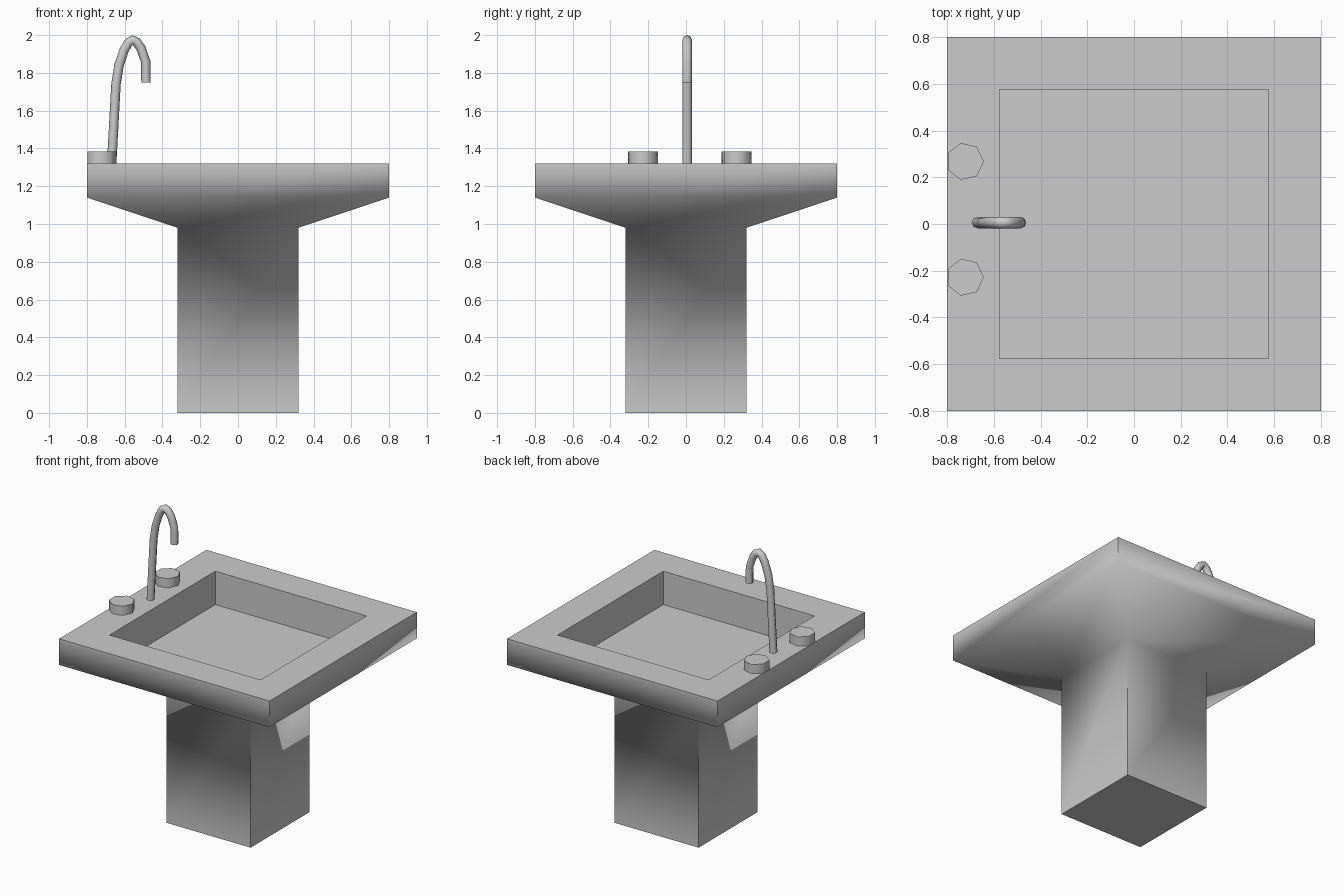
import bpy, bmesh, math

if "Cube" in bpy.data.objects:
    bpy.data.objects.remove(bpy.data.objects["Cube"])


def finish(name, bm):
    me = bpy.data.meshes.new(name)
    bmesh.ops.recalc_face_normals(bm, faces=bm.faces)
    bm.to_mesh(me)
    bm.free()
    ob = bpy.data.objects.new(name, me)
    bpy.context.collection.objects.link(ob)
    smooth(ob)
    return ob


def smooth(ob):
    bpy.ops.object.select_all(action='DESELECT')
    ob.select_set(True)
    bpy.context.view_layer.objects.active = ob
    bpy.ops.object.shade_smooth_by_angle(angle=math.radians(80))


# Pedestal and basin: square rings (half width, height) joined in order
RINGS = [(0.32, 0), (0.32, 0.98), (0.80, 1.14), (0.80, 1.32),
         (0.575, 1.32), (0.575, 1.09)]
bm = bmesh.new()
loops = [[bm.verts.new((sx * h, sy * h, z))
          for sx, sy in ((-1, -1), (1, -1), (1, 1), (-1, 1))] for h, z in RINGS]
for a, b in zip(loops, loops[1:]):
    for i in range(4):
        j = (i + 1) % 4
        bm.faces.new((a[i], a[j], b[j], b[i]))
bm.faces.new(loops[0])
bm.faces.new(loops[-1])
finish("pedestal_basin", bm)

# Seven-sided tap knobs on the rim
for name, y in (("left_knob", -0.228), ("right_knob", 0.268)):
    bm = bmesh.new()
    rings = [[bm.verts.new((-0.724 + 0.081 * math.cos(math.tau * i / 7),
                            y + 0.081 * math.sin(math.tau * i / 7), z))
              for i in range(7)] for z in (1.32, 1.383)]
    for i in range(7):
        j = (i + 1) % 7
        bm.faces.new((rings[0][i], rings[0][j], rings[1][j], rings[1][i]))
    for r in rings:
        bm.faces.new(r)
    finish(name, bm)

# Gooseneck spout: round tube swept along a path
PATH = [(-0.669, 1.32), (-0.646, 1.74), (-0.630, 1.84), (-0.603, 1.92),
        (-0.580, 1.96), (-0.558, 1.975), (-0.535, 1.962), (-0.513, 1.93),
        (-0.489, 1.86), (-0.487, 1.75)]
cu = bpy.data.curves.new("spout", 'CURVE')
cu.dimensions = '3D'
cu.bevel_depth = 0.025
cu.bevel_resolution = 2
cu.use_fill_caps = True
sp = cu.splines.new('POLY')
sp.points.add(len(PATH) - 1)
for p, (x, z) in zip(sp.points, PATH):
    p.co = (x, 0.006, z, 1)
spout = bpy.data.objects.new("spout", cu)
bpy.context.collection.objects.link(spout)
bpy.ops.object.select_all(action='DESELECT')
spout.select_set(True)
bpy.context.view_layer.objects.active = spout
bpy.ops.object.convert(target='MESH')
smooth(bpy.context.view_layer.objects.active)
